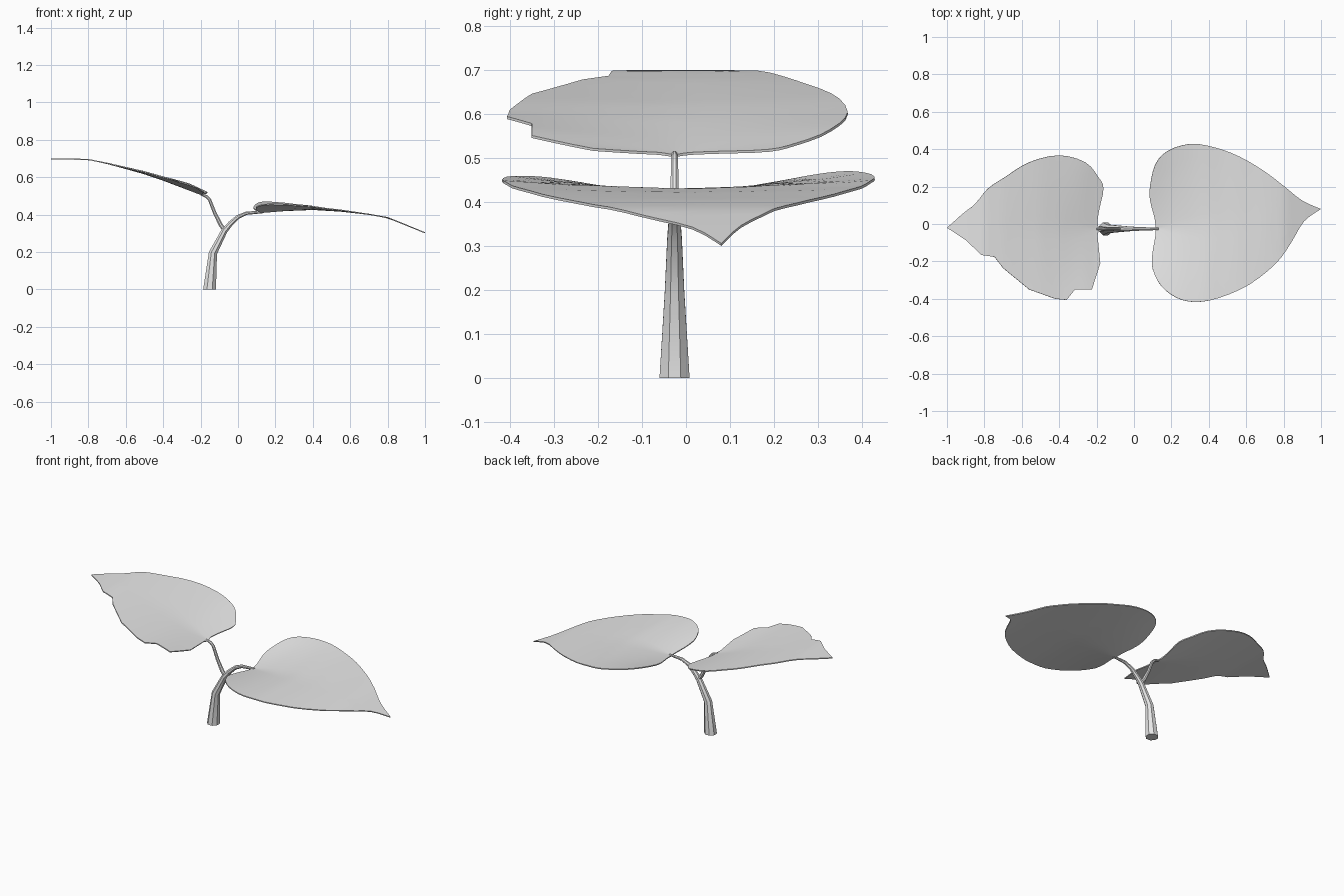
import bpy, bmesh, math
from mathutils import Vector

cube = bpy.data.objects.get("Cube")
if cube:
    bpy.data.objects.remove(cube, do_unlink=True)

grey = bpy.data.materials.new("pale_grey")
grey.use_nodes = True
grey.diffuse_color = (0.8, 0.8, 0.8, 1)
grey.node_tree.nodes["Principled BSDF"].inputs["Base Color"].default_value = (0.8, 0.8, 0.8, 1)


def finish(name, bm):
    """Turn a closed bmesh into a shaded object."""
    bmesh.ops.recalc_face_normals(bm, faces=bm.faces[:])
    mesh = bpy.data.meshes.new(name)
    bm.to_mesh(mesh)
    bm.free()
    mesh.materials.append(grey)
    obj = bpy.data.objects.new(name, mesh)
    bpy.context.collection.objects.link(obj)
    bpy.ops.object.select_all(action='DESELECT')
    obj.select_set(True)
    bpy.context.view_layer.objects.active = obj
    bpy.ops.object.shade_smooth_by_angle(angle=math.radians(35))
    return obj


def interp(table, x):
    """Piecewise linear lookup in (x, value) pairs sorted by x."""
    if x <= table[0][0]:
        return table[0][1]
    for (x0, v0), (x1, v1) in zip(table, table[1:]):
        if x <= x1:
            return v0 + (v1 - v0) * (x - x0) / (x1 - x0)
    return table[-1][1]


def resample(points, smooth, steps=3):
    """Subdivide an outline, as a spline or with straight torn edges."""
    p = [Vector(q) for q in points]
    out = []
    for i in range(len(p) - 1):
        a, b = p[max(i - 1, 0)], p[i]
        c, d = p[i + 1], p[min(i + 2, len(p) - 1)]
        for k in range(steps):
            t = k / steps
            if smooth:
                out.append(0.5 * (2 * b + (c - a) * t + (2 * a - 5 * b + 4 * c - d) * t * t
                                  + (3 * b - a - 3 * c + d) * t ** 3))
            else:
                out.append(b.lerp(c, t))
    return out + [p[-1]]


def leaf(name, back, front, front_smooth, rib_height, cup, rows=6, thickness=0.006):
    """Heart-shaped blade: two halves fanned from the midrib to the outline."""
    bm = bmesh.new()
    start, tip = Vector(back[0]), Vector(back[-1])

    def rib_y(x):
        s = (x - start.x) / (tip.x - start.x)
        return start.y + (tip.y - start.y) * max(s, 0) ** 2

    for points, smooth in ((back, True), (front, front_smooth)):
        edge = resample(points, smooth)
        n = len(edge) - 1
        grid = []
        for i, e in enumerate(edge):
            rx = start.x + (tip.x - start.x) * (i / n) ** 1.3
            rib = Vector((rx, rib_y(rx)))
            line = []
            for j in range(rows + 1):
                q = rib.lerp(e, j / rows)
                rise = interp(cup, q.x) * abs(q.y - rib_y(q.x)) ** 1.2
                line.append(bm.verts.new((q.x, q.y, interp(rib_height, q.x) + rise)))
            grid.append(line)
        for i in range(n):
            for j in range(rows):
                bm.faces.new((grid[i][j], grid[i + 1][j], grid[i + 1][j + 1], grid[i][j + 1]))
    bmesh.ops.remove_doubles(bm, verts=bm.verts[:], dist=0.0008)
    bm.normal_update()
    bmesh.ops.reverse_faces(bm, faces=[f for f in bm.faces if f.normal.z < 0])
    bmesh.ops.solidify(bm, geom=bm.faces[:], thickness=thickness)
    return finish(name, bm)


def tube(name, path, sides=8, y=-0.026):
    """Tapered tube along (x, z, radius) points in a plane of constant y."""
    bm = bmesh.new()
    rings = []
    for i, (x, z, r) in enumerate(path):
        a, b = path[max(i - 1, 0)], path[min(i + 1, len(path) - 1)]
        d = Vector((b[0] - a[0], 0, b[1] - a[1])).normalized()
        if i == 0 and z == 0:
            d = Vector((0, 0, 1))
        side = Vector((d.z, 0, -d.x))
        ring = []
        for k in range(sides):
            ang = 2 * math.pi * (k + 0.5) / sides
            off = side * math.cos(ang) * r + Vector((0, math.sin(ang) * r, 0))
            ring.append(bm.verts.new(Vector((x, y, z)) + off))
        rings.append(ring)
    for r0, r1 in zip(rings, rings[1:]):
        for k in range(sides):
            m = (k + 1) % sides
            bm.faces.new((r0[k], r0[m], r1[m], r1[k]))
    bm.faces.new(rings[0])
    bm.faces.new(rings[-1])
    return finish(name, bm)


# Stem, curving over to the lower leaf
tube("stem", [(-0.152, 0, 0.037), (-0.134, 0.195, 0.024), (-0.072, 0.315, 0.018),
              (-0.04, 0.352, 0.015), (0.0, 0.388, 0.012), (0.045, 0.408, 0.010),
              (0.13, 0.414, 0.007)])
# Side branch to the upper leaf
tube("branch", [(-0.07, 0.315, 0.012), (-0.092, 0.345, 0.012), (-0.125, 0.41, 0.010),
                (-0.152, 0.480, 0.009), (-0.168, 0.497, 0.009), (-0.20, 0.510, 0.006)])

# Lower leaf, whole outline
leaf("lower_leaf",
     [(.115, -.022), (.11, .03), (.085, .13), (.087, .21), (.115, .32), (.18, .39), (.30, .428),
      (.43, .41), (.565, .36), (.70, .28), (.805, .20), (.90, .125), (1, .08)],
     [(.115, -.022), (.115, -.06), (.098, -.16), (.10, -.24), (.145, -.33), (.23, -.395),
      (.33, -.417), (.455, -.395), (.615, -.325), (.76, -.21), (.84, -.10), (.91, .015), (1, .08)],
     True,
     [(.1, .413), (.25, .425), (.4, .431), (.55, .422), (.7, .405), (.8, .387), (.9, .347), (1, .306)],
     [(.1, .2), (.2, .13), (.3, .08), (.45, .03), (.7, 0)])

# Upper leaf, torn along the front edge
leaf("upper_leaf",
     [(-.185, -.025), (-.195, .01), (-.185, .08), (-.163, .19), (-.19, .25), (-.26, .33),
      (-.4, .367), (-.56, .33), (-.69, .25), (-.78, .19), (-.85, .107), (-.91, .06), (-1, -.02)],
     [(-.185, -.025), (-.195, -.06), (-.18, -.21), (-.225, -.35), (-.315, -.35), (-.36, -.406),
      (-.42, -.40), (-.56, -.35), (-.70, -.235), (-.745, -.176), (-.815, -.166), (-.9, -.086),
      (-1, -.02)],
     False,
     [(-1, .70), (-.9, .70), (-.8, .698), (-.7, .677), (-.6, .65), (-.5, .622), (-.4, .588),
      (-.3, .55), (-.2, .512), (-.16, .50)],
     [(-.75, 0), (-.6, .02), (-.4, .05), (-.26, .11), (-.16, .12)])
